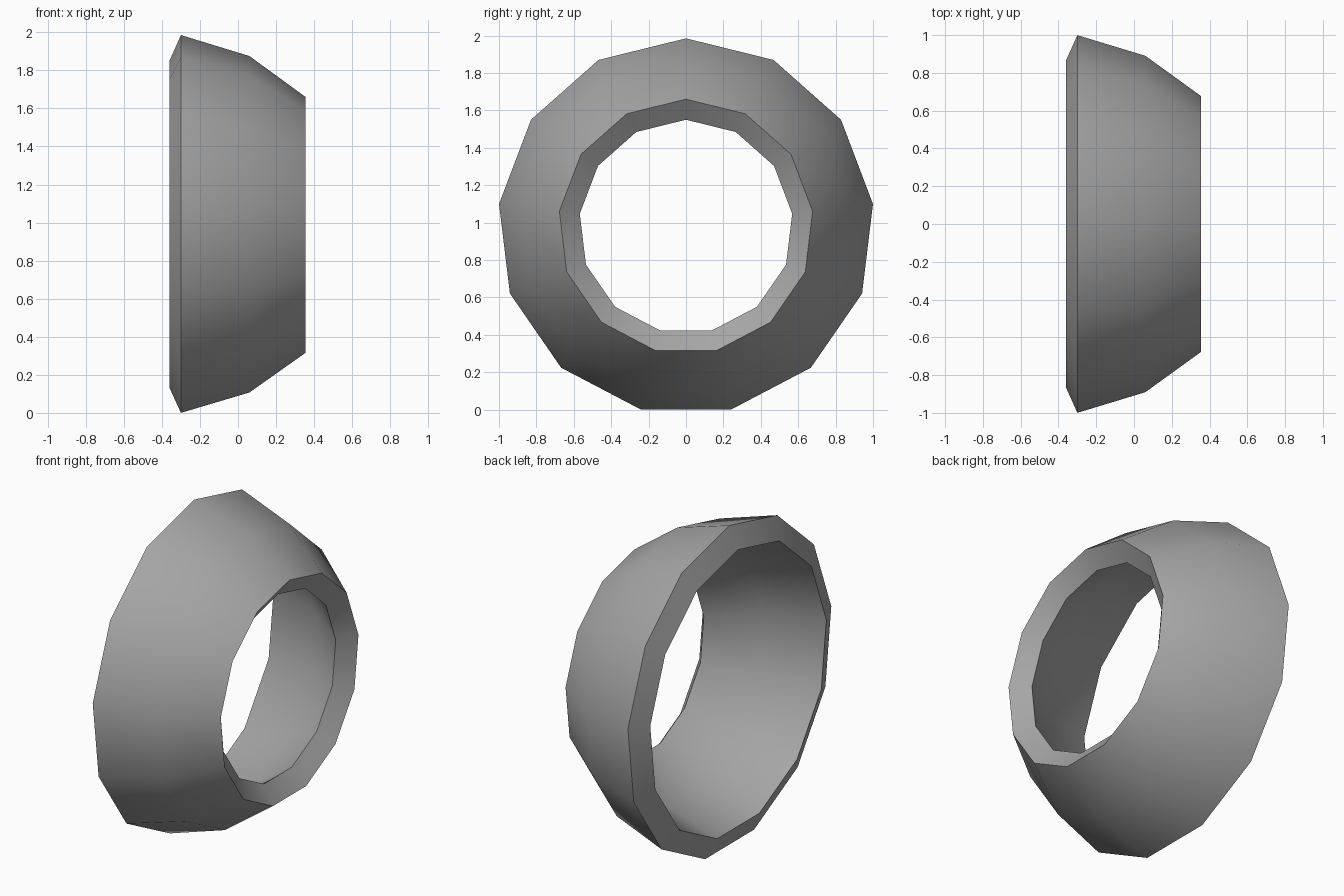
import bpy, bmesh, math
from mathutils import Vector

cube = bpy.data.objects.get("Cube")
if cube:
    bpy.data.objects.remove(cube, do_unlink=True)

SIDES = 13
AXIS_Z = 0.978

grey = bpy.data.materials.new("neutral_grey")
grey.use_nodes = True
colour = (0.38, 0.38, 0.38, 1.0)
grey.diffuse_color = colour
grey.node_tree.nodes["Principled BSDF"].inputs["Base Color"].default_value = colour

# Wall cross-section as (x, radius): outer wall, then inner wall back again
profile = [(-0.30, 1.007), (0.06, 0.897), (0.355, 0.682),
           (0.275, 0.572), (0.0, 0.768), (-0.36, 0.872)]

# Tapered ring: closed profile spun round the x axis, one corner at the top
bm = bmesh.new()
verts = [bm.verts.new((x, 0, AXIS_Z + r)) for x, r in profile]
edges = [bm.edges.new((v, verts[(i + 1) % len(verts)])) for i, v in enumerate(verts)]
bmesh.ops.spin(bm, geom=verts + edges, cent=Vector((0, 0, AXIS_Z)), axis=Vector((1, 0, 0)),
               angle=math.tau, steps=SIDES, use_merge=True)
bmesh.ops.remove_doubles(bm, verts=bm.verts[:], dist=0.0005)
bmesh.ops.recalc_face_normals(bm, faces=bm.faces[:])
mesh = bpy.data.meshes.new("tapered_ring")
bm.to_mesh(mesh)
bm.free()
mesh.materials.append(grey)

ring = bpy.data.objects.new("tapered_ring", mesh)
bpy.context.collection.objects.link(ring)

# Smooth walls with crisp rims
bpy.ops.object.select_all(action='DESELECT')
ring.select_set(True)
bpy.context.view_layer.objects.active = ring
bpy.ops.object.shade_smooth_by_angle(angle=math.radians(50))
